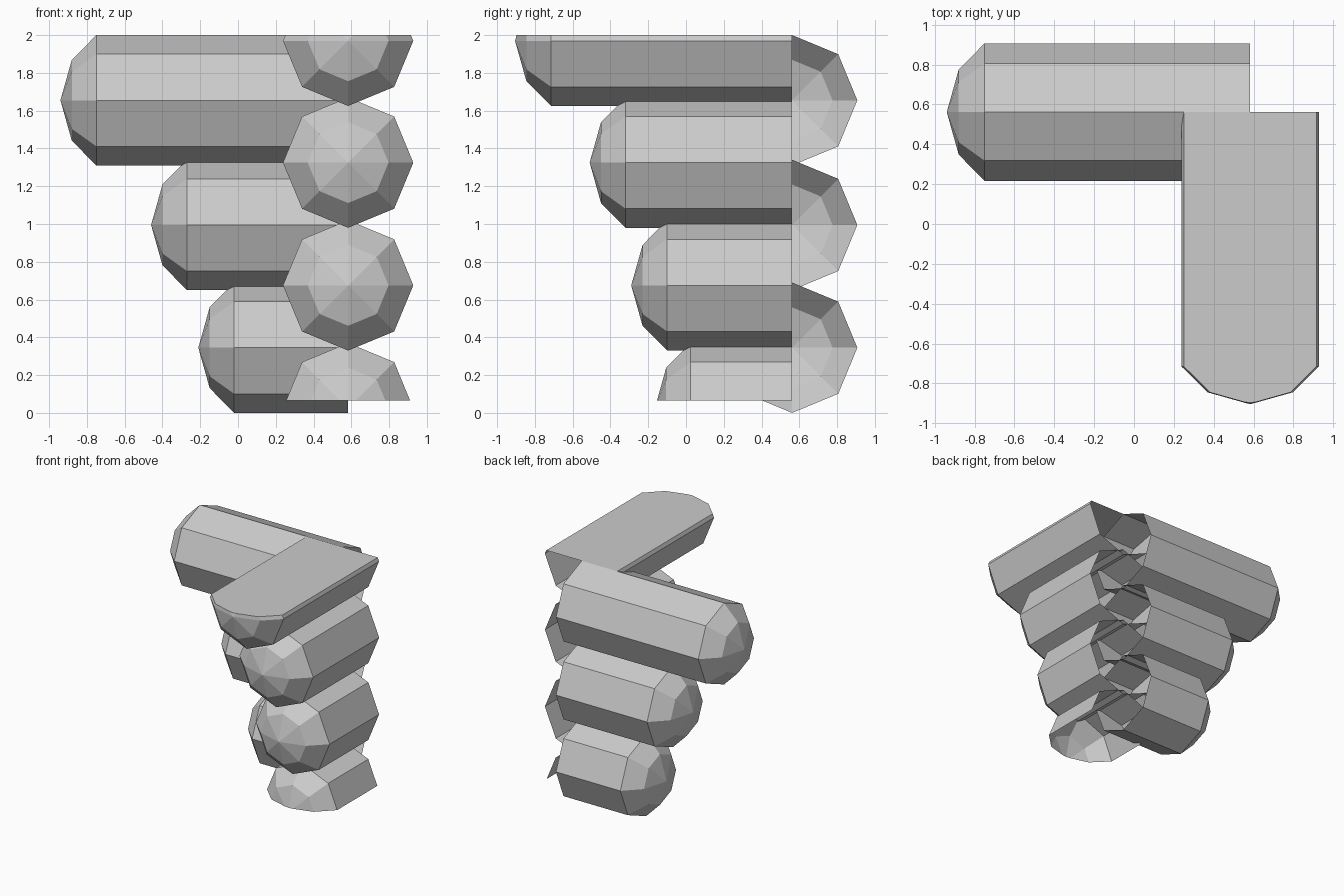
import bpy
import bmesh
from math import cos, sin, pi, atan2
from mathutils import Vector

cube = bpy.data.objects.get("Cube")
if cube:
    bpy.data.objects.remove(cube, do_unlink=True)

SIDES = 8
CORNER_X, CORNER_Y = 0.583, 0.562   # where the two walls meet
RADIUS = 0.345

grey = bpy.data.materials.new("plain_grey")
grey.use_nodes = True
colour = (0.6, 0.6, 0.6, 1)
grey.diffuse_color = colour
grey.node_tree.nodes["Principled BSDF"].inputs["Base Color"].default_value = colour


def make_log(name, along_x, z, tip, cut_above=None, cut_below=None):
    """Open-ended octagonal log with a rounded outer tip."""
    end = CORNER_X if along_x else CORNER_Y

    def place(along, side, up):
        if along_x:
            return Vector((along, CORNER_Y + side, z + up))
        return Vector((CORNER_X + side, along, z + up))

    bm = bmesh.new()
    # rings from the shoulder of the tip to the open inner end
    rings = []
    for along, r in ((tip + 0.06, RADIUS * 0.62), (tip + 0.19, RADIUS), (end, RADIUS)):
        rings.append([bm.verts.new(place(along, r * cos(2 * pi * i / SIDES),
                                         r * sin(2 * pi * i / SIDES)))
                      for i in range(SIDES)])
    point = bm.verts.new(place(tip, 0, 0))
    for i in range(SIDES):
        j = (i + 1) % SIDES
        bm.faces.new((point, rings[0][i], rings[0][j]))
        for a, b in zip(rings, rings[1:]):
            bm.faces.new((a[i], b[i], b[j], a[j]))

    # trimmed logs at the top and bottom of the wall
    for height, above in ((cut_above, True), (cut_below, False)):
        if height is None:
            continue
        geom = bm.verts[:] + bm.edges[:] + bm.faces[:]
        cut = bmesh.ops.bisect_plane(bm, geom=geom, plane_co=(0, 0, height),
                                     plane_no=(0, 0, 1), clear_outer=above,
                                     clear_inner=not above)["geom_cut"]
        if above:
            # flat lid
            rim = [v for v in cut if isinstance(v, bmesh.types.BMVert)]
            mid = sum((v.co for v in rim), Vector()) / len(rim)
            rim.sort(key=lambda v: atan2(v.co.y - mid.y, v.co.x - mid.x))
            bm.faces.new(rim)

    bmesh.ops.recalc_face_normals(bm, faces=bm.faces[:])
    mesh = bpy.data.meshes.new(name)
    bm.to_mesh(mesh)
    bm.free()
    mesh.materials.append(grey)
    bpy.context.collection.objects.link(bpy.data.objects.new(name, mesh))


# back wall logs
make_log("back_log_low", True, 0.345, -0.21)
make_log("back_log_middle", True, 0.995, -0.46)
make_log("back_log_high", True, 1.655, -0.94)

# side wall logs
make_log("side_log_bottom", False, 0.025, -0.165, cut_below=0.065)
make_log("side_log_low", False, 0.675, -0.29)
make_log("side_log_high", False, 1.325, -0.51)
make_log("side_log_top", False, 1.97, -0.905, cut_above=2.0)
